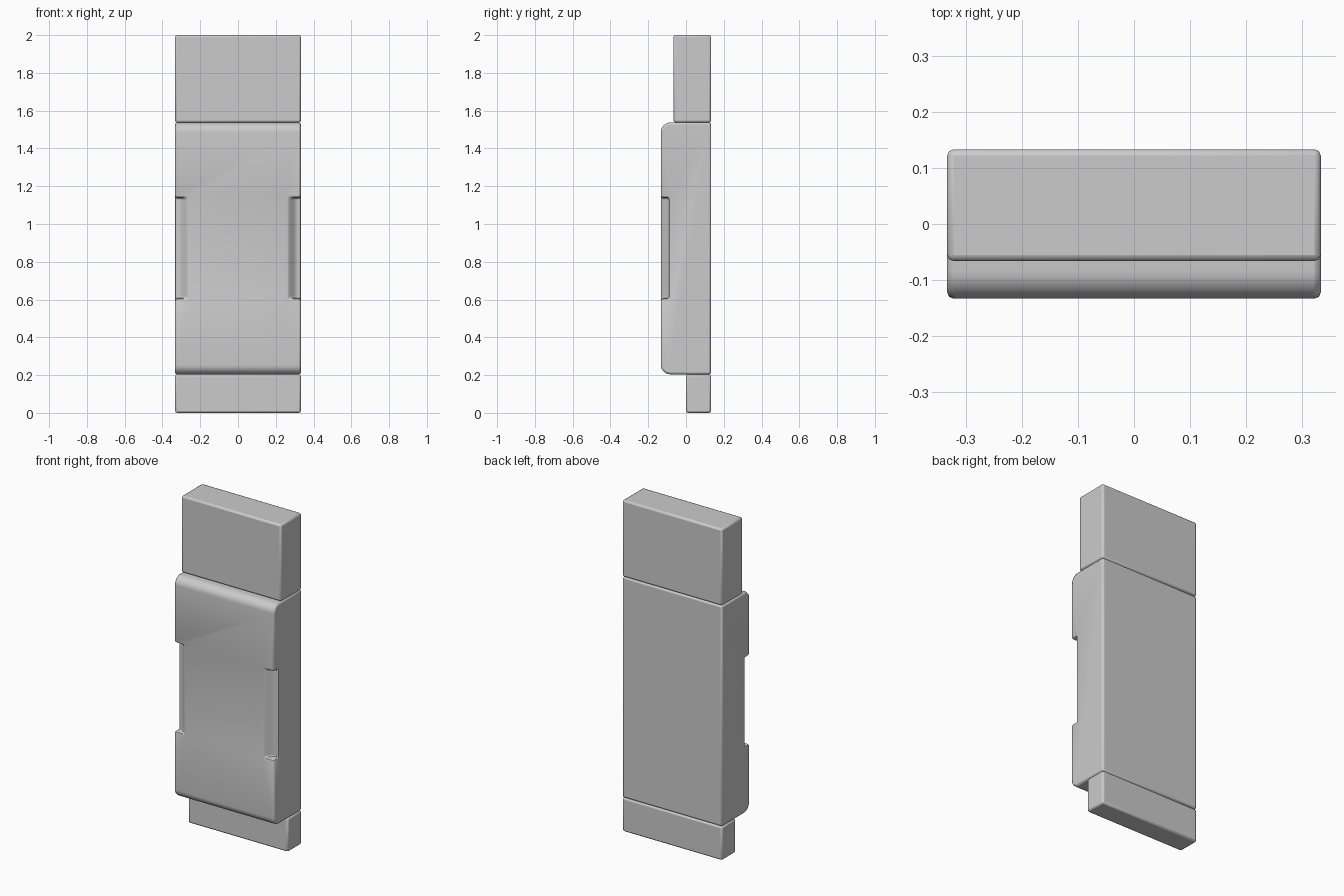
import bpy, bmesh
from math import sin, cos, pi

cube = bpy.data.objects.get("Cube")
if cube:
    bpy.data.objects.remove(cube, do_unlink=True)

HALF = 0.333   # half width
BACK = 0.133   # shared flush back plane

grey = bpy.data.materials.new("light grey")
grey.use_nodes = True
colour = (0.6, 0.6, 0.6, 1)
grey.diffuse_color = colour
grey.node_tree.nodes["Principled BSDF"].inputs["Base Color"].default_value = colour


def prism(name, profile, axis, start, end):
    """Extrude a 2D profile along x (profile is y, z) or z (profile is x, y)."""
    bm = bmesh.new()
    place = (lambda p, t: (t, *p)) if axis == "x" else (lambda p, t: (*p, t))
    face = bm.faces.new([bm.verts.new(place(p, start)) for p in profile])
    extruded = bmesh.ops.extrude_face_region(bm, geom=[face])["geom"]
    shift = (end - start, 0, 0) if axis == "x" else (0, 0, end - start)
    bmesh.ops.translate(bm, vec=shift,
                        verts=[v for v in extruded if isinstance(v, bmesh.types.BMVert)])
    bmesh.ops.recalc_face_normals(bm, faces=bm.faces)
    mesh = bpy.data.meshes.new(name)
    bm.to_mesh(mesh)
    bm.free()
    mesh.materials.append(grey)
    obj = bpy.data.objects.new(name, mesh)
    bpy.context.collection.objects.link(obj)
    return obj


def finish(obj):
    """Soften the hard edges and smooth the rounded faces."""
    bevel = obj.modifiers.new("edge bevel", "BEVEL")
    bevel.width = 0.011
    bevel.segments = 2
    bevel.limit_method = "ANGLE"
    bevel.angle_limit = 0.5
    bevel.use_clamp_overlap = False
    bpy.ops.object.select_all(action="DESELECT")
    obj.select_set(True)
    bpy.context.view_layer.objects.active = obj
    bpy.ops.object.shade_smooth_by_angle(angle=0.6)


def block(name, front, bottom, top):
    profile = [(front, bottom), (BACK, bottom), (BACK, top), (front, top)]
    finish(prism(name, profile, "x", -HALF, HALF))


def arc(y, z, radius, first):
    return [(y + radius * cos(first + i * pi / 16), z + radius * sin(first + i * pi / 16))
            for i in range(9)]


# Upper and lower blocks
block("upper_block", -0.066, 1.537, 2.0)
block("lower_block", 0.0, 0.0, 0.204)

# Main body with rounded front edges
r, low, high = 0.05, 0.204, 1.537
profile = [(BACK, low), (BACK, high)]
profile += arc(-BACK + r, high - r, r, pi / 2)
profile += arc(-BACK + r, low + r, r, pi)
body = prism("main_body", profile, "x", -HALF, HALF)

# Grip notches with a sloping inner wall on both front sides
for side, label in ((1, "left"), (-1, "right")):
    wedge = [(0.255 * side, -0.143), (0.4 * side, -0.143),
             (0.4 * side, -0.09), (0.308 * side, -0.09)]
    cutter = prism(label + "_notch_cutter", wedge, "z", 0.605, 1.14)
    cutter.hide_render = True
    cutter.hide_viewport = True
    cutter.display_type = "WIRE"
    cut = body.modifiers.new(label + " notch", "BOOLEAN")
    cut.object = cutter
    cut.operation = "DIFFERENCE"
    cut.solver = "EXACT"
finish(body)
